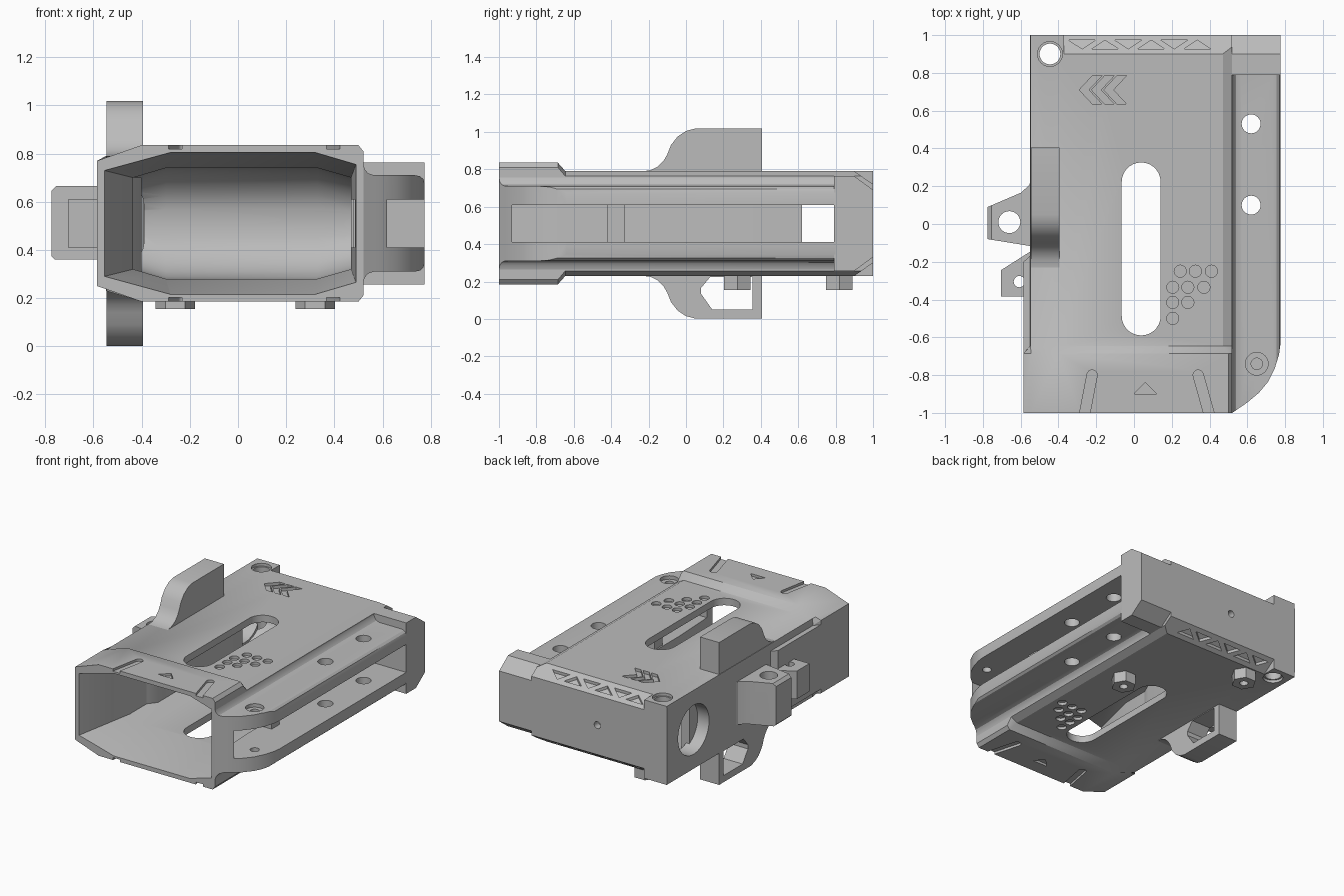
import bpy, bmesh
from math import sin, cos, pi, radians, atan2

MID = 0.51          # height of the horizontal symmetry plane

if "Cube" in bpy.data.objects:
    bpy.data.objects.remove(bpy.data.objects["Cube"])

grey = bpy.data.materials.new("plain grey")
grey.use_nodes = True
grey.diffuse_color = (0.5, 0.5, 0.5, 1)
grey.node_tree.nodes["Principled BSDF"].inputs["Base Color"].default_value = grey.diffuse_color


def finish(bm, name):
    bm.normal_update()
    bmesh.ops.recalc_face_normals(bm, faces=bm.faces)
    mesh = bpy.data.meshes.new(name)
    bm.to_mesh(mesh)
    bm.free()
    mesh.materials.clear()
    mesh.materials.append(grey)
    obj = bpy.data.objects.new(name, mesh)
    bpy.context.collection.objects.link(obj)
    return obj


def add_loft(bm, sections):
    rings = [[bm.verts.new(p) for p in s] for s in sections]
    n = len(rings[0])
    for a, b in zip(rings, rings[1:]):
        for i in range(n):
            j = (i + 1) % n
            bm.faces.new((a[i], a[j], b[j], b[i]))
    bm.faces.new(rings[0][::-1])
    bm.faces.new(rings[-1])


def loft(name, sections):
    bm = bmesh.new()
    add_loft(bm, sections)
    return finish(bm, name)


def place(axis, u, v, w):
    return {"x": (w, u, v), "y": (u, w, v), "z": (u, v, w)}[axis]


def prisms(name, outlines, lo, hi, axis="z"):
    bm = bmesh.new()
    for pts in outlines:
        add_loft(bm, [[place(axis, u, v, w) for u, v in pts] for w in (lo, hi)])
    return finish(bm, name)


def prism(name, pts, lo, hi, axis="z"):
    return prisms(name, [pts], lo, hi, axis)


def circle(x, y, r, n=32):
    return [(x + r * cos(2 * pi * i / n), y + r * sin(2 * pi * i / n)) for i in range(n)]


def rect(x0, x1, y0, y1):
    return [(x0, y0), (x1, y0), (x1, y1), (x0, y1)]


def capsule(x0, y0, x1, y1, r, n=14):
    a = atan2(y1 - y0, x1 - x0)
    arc = [i * pi / n - pi / 2 for i in range(n + 1)]
    return ([(x1 + r * cos(a + t), y1 + r * sin(a + t)) for t in arc]
            + [(x0 - r * cos(a + t), y0 - r * sin(a + t)) for t in arc])


def mirrored(half):
    """Close an upper (u, z) outline with its reflection below MID."""
    return half + [(u, 2 * MID - z) for u, z in reversed(half)]


def flip(obj, name):
    bm = bmesh.new()
    bm.from_mesh(obj.data)
    for v in bm.verts:
        v.co.z = 2 * MID - v.co.z
    return finish(bm, name)


def boolean(target, tool, operation="DIFFERENCE"):
    mod = target.modifiers.new("bool", "BOOLEAN")
    mod.operation, mod.solver, mod.object = operation, "EXACT", tool
    bpy.context.view_layer.update()
    graph = bpy.context.evaluated_depsgraph_get()
    mesh = bpy.data.meshes.new_from_object(target.evaluated_get(graph))
    target.modifiers.clear()
    target.data = mesh
    bpy.data.objects.remove(tool)


def cut_both(target, tool):
    boolean(target, flip(tool, "lower_cutter"))
    boolean(target, tool)


# Main housing: flared mouth, step, then the slim body
flare = mirrored([(-.585, .77), (-.545, .784), (-.40, .835), (.50, .835), (.52, .81)])
slim = mirrored([(-.55, .74), (-.548, .79), (-.40, .79), (.47, .79), (.52, .763)])
body = loft("housing", [[(x, y, z) for x, z in s] for y, s in
                        ((-1, flare), (-.685, flare), (-.645, slim), (1, slim))])

# Hollow with a funnel mouth and a rounded far end
mouth = mirrored([(-.555, .73), (-.28, .805), (.32, .805), (.49, .755)])
inner = mirrored([(-.435, .70), (-.30, .74), (.33, .74), (.47, .70)])
rings = [[(x, -1.003, z) for x, z in mouth], [(x, -.6, z) for x, z in inner]]
for deg in range(0, 76, 15):
    a = radians(deg)
    rings.append([(x, .69 + .22 * sin(a), MID + (z - MID) * cos(a)) for x, z in inner])
boolean(body, loft("hollow", rings))

# Windows and holes through the housing
boolean(body, prism("long_window", capsule(.038, -.487, .038, .223, .103), .1, .9))
boolean(body, prism("round_window", circle(.70, MID, .175, 48), -.7, -.41, "x"))
boolean(body, prism("side_slot", rect(-.93, .79, .41, .61), .42, .6, "x"))
boolean(body, prism("corner_hole", circle(-.445, .9, .055), .1, .9))
cut_both(body, prism("corner_rim", circle(-.445, .9, .066), .77, .9))
boolean(body, prism("rear_hole", circle(0, MID, .025, 16), .95, 1.1, "y"))

# Sloped rear strip with sunken triangles
cut_both(body, prism("rear_bevel", [(.9, .79), (1.05, .685), (1.05, .9), (.9, .9)], -.37, .9, "x"))
tris = []
for i in range(6):
    x, s = -.275 + .122 * i, 1 if i % 2 else -1
    tris.append([(x - .07, .95 - s * .023), (x + .07, .95 - s * .023), (x, .95 + s * .023)])
strip = prisms("strip_triangles", tris, .77, .83)
for v in strip.data.vertices:
    v.co.z -= .7 * (v.co.y - .9)
cut_both(body, strip)

# Grip dots, chevrons and mouth marks
rows = ((-.25, (.245, .325, .41)), (-.335, (.205, .285, .37)), (-.415, (.205, .285)), (-.5, (.205,)))
cut_both(body, prisms("dots", [circle(x, y, .032, 24) for y, xs in rows for x in xs], .77, .85))
chevrons = [[(t, .71), (t + .07, .785), (t + .12, .785), (t + .05, .71), (t + .12, .635), (t + .07, .635)]
            for t in (-.29, -.225, -.16)]
boolean(body, prisms("chevrons", chevrons, .77, .85))
marks = [capsule(-.27, -1.05, -.222, -.8, .027), capsule(.41, -1.05, .34, -.8, .027),
         [(0, -.9), (.12, -.9), (.06, -.84)]]
cut_both(body, prisms("mouth_marks", marks, .818, .9))

# Wall liner inside, thickened side outside, post inside the slot
liner = prism("inner_liner", [(-.46, -.42), (-.44, -.42), (-.40, -.33), (-.40, .62), (-.46, .62)], .30, .70)
pad = prism("side_pad", [(-.54, -.70), (-.585, -.70), (-.585, -.20), (-.54, -.16)], .28, .74)
post = prism("slot_post", rect(.48, .56, -.42, -.33), .38, .64)

# Side rail: thick rounded bar, filleted to the housing, slotted, with a rounded nose
bar = mirrored([(.49, .755), (.52, .755), (.526, .735), (.54, .718), (.565, .71), (.735, .71),
                (.755, .706), (.769, .694), (.775, .675)])
rail = prism("side_rail", bar, -1, .80, "y")
nose = [(.48, -1.01), (.52, -1), (.60, -.945), (.66, -.895), (.71, -.835), (.745, -.765),
        (.768, -.69), (.78, -.6), (.78, .9), (.48, .9)]
boolean(rail, prism("nose_trim", nose, .1, .9), "INTERSECT")
boolean(rail, prism("rail_slot", rect(-.93, .79, .41, .61), .4, .8, "x"))
for y in (.1, .53):
    boolean(rail, prism("rail_hole", circle(.62, y, .05), .1, .9))
boolean(rail, prism("nose_hole", circle(.65, -.74, .03), .36, .9))
boolean(rail, prism("counterbore", circle(.65, -.74, .06), .685, .9))

# Rear block closing the rail, narrowing to the back
block = prism("rear_block", mirrored([(.79, .763), (.9, .763), (1, .69)]), .49, .775, "x")

# Upper and lower fins with an S-shaped leading edge
fin_side = [(-.25, .77), (-.23, .79), (-.19, .795), (-.15, .815), (-.12, .845), (-.10, .88),
            (-.08, .93), (-.045, .975), (0, 1.005), (.05, 1.018), (.405, 1.018), (.405, .77)]
upper_fin = prism("upper_fin", fin_side, -.545, -.395, "x")
lower_fin = flip(upper_fin, "lower_fin")
boolean(lower_fin, prism("fin_window", [(.08, .135), (.14, .05), (.355, .05), (.355, .225), (.13, .225), (.08, .165)],
                         -.6, -.3, "x"))

# Large side lug with chamfered edges and a hole
lug_plan = [(-.54, .25), (-.555, .205), (-.60, .165), (-.775, .09), (-.775, -.08), (-.54, -.118)]
lug = prism("large_lug", lug_plan, .36, .665)
lug_end = mirrored([(-.5, .665), (-.755, .665), (-.775, .645)])
boolean(lug, prism("lug_trim", lug_end, -.3, .4, "y"), "INTERSECT")
boolean(lug, prism("lug_hole", circle(-.66, .01, .058), .2, .8))

# Small side lug
small = prism("small_lug", [(-.54, -.14), (-.705, -.245), (-.705, -.385), (-.54, -.385)], .41, .61)
boolean(small, prism("small_lug_hole", circle(-.607, -.305, .03, 20), .3, .7))

# Hexagonal bosses underneath
bosses = []
for label, x, y in (("rear", -.26, .82), ("front", .32, .275)):
    boss = prism(label + "_boss", circle(x, y, .082, 6), .155, .25)
    boolean(boss, prism("boss_hole", circle(x, y, .028, 16), .1, .22))
    bosses.append(boss)

# Smooth curved faces, keep edges sharp
bpy.ops.object.select_all(action="DESELECT")
for obj in [body, liner, pad, post, rail, block, upper_fin, lower_fin, lug, small] + bosses:
    obj.select_set(True)
bpy.context.view_layer.objects.active = body
bpy.ops.object.shade_smooth_by_angle(angle=radians(28))
